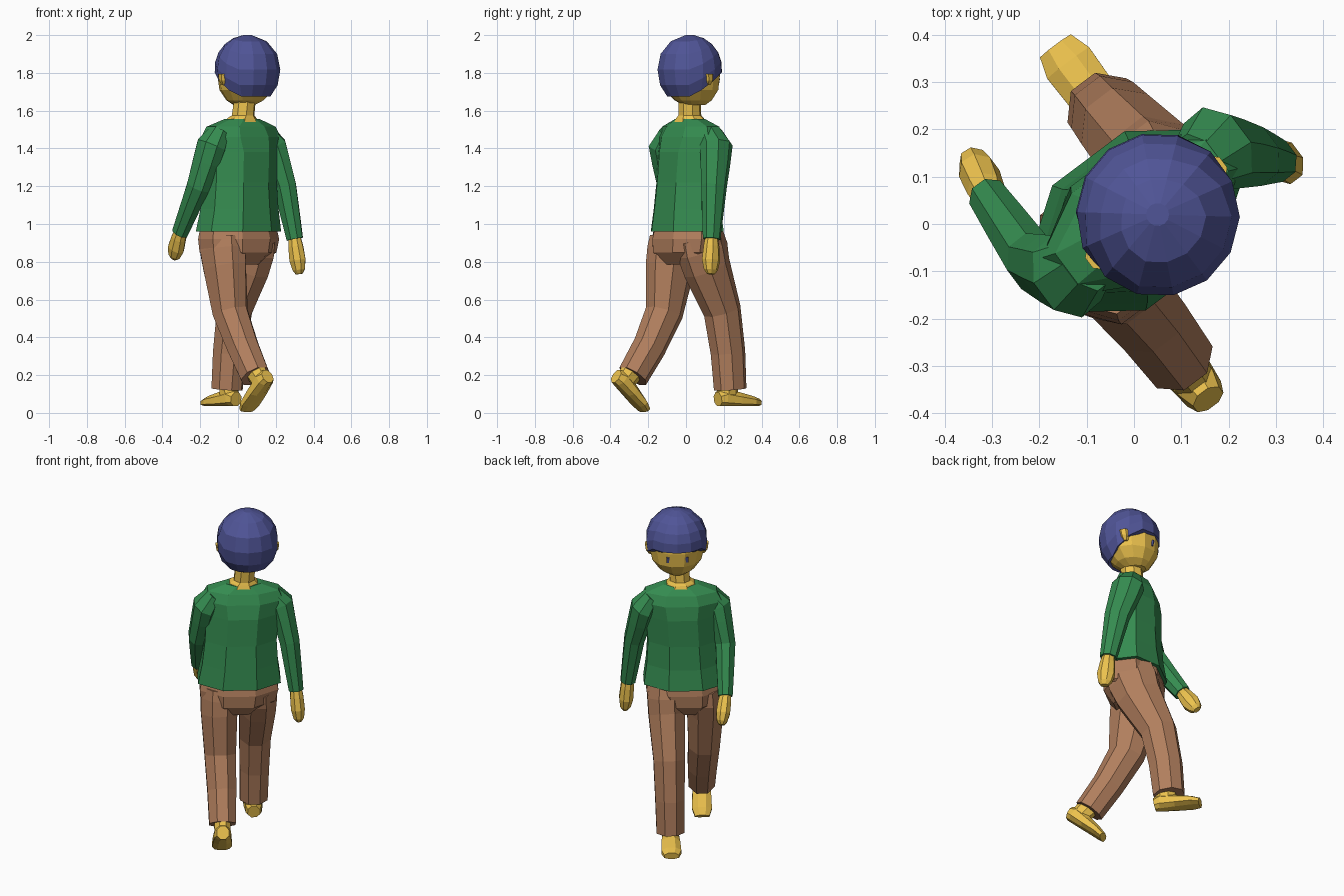
import bpy, bmesh
from math import sin, cos, pi, radians
from mathutils import Matrix, Vector

if "Cube" in bpy.data.objects:
    bpy.data.objects.remove(bpy.data.objects["Cube"])

# Built facing +y (x = the figure's right), then turned to the walking direction
TURN = Matrix.Rotation(radians(36.87), 4, 'Z')


def material(name, rgb):
    m = bpy.data.materials.new(name)
    m.diffuse_color = (*rgb, 1)
    m.use_nodes = True
    m.node_tree.nodes["Principled BSDF"].inputs["Base Color"].default_value = m.diffuse_color
    return m


SKIN = material("skin", (0.84, 0.54, 0.075))
SHIRT = material("green", (0.035, 0.26, 0.08))
PANTS = material("brown", (0.44, 0.21, 0.11))
HAIR = material("blue", (0.08, 0.09, 0.31))


def make(name, verts, faces, mat, M=Matrix()):
    me = bpy.data.meshes.new(name)
    me.from_pydata([TURN @ M @ Vector(v) for v in verts], [], faces)
    bm = bmesh.new()
    bm.from_mesh(me)
    bmesh.ops.recalc_face_normals(bm, faces=bm.faces)
    bm.to_mesh(me)
    bm.free()
    me.materials.append(mat)
    ob = bpy.data.objects.new(name, me)
    bpy.context.collection.objects.link(ob)
    return ob


def ring_faces(rows, n):
    f = [(r * n + i, r * n + (i + 1) % n, (r + 1) * n + (i + 1) % n, (r + 1) * n + i)
         for r in range(rows - 1) for i in range(n)]
    return f + [tuple(range(n)), tuple((rows - 1) * n + i for i in range(n))]


def loft(name, rings, mat, n=8, level=False, M=Matrix(), floor=None):
    """Skin rings (x, y, z, half width, half depth) along their path."""
    P = [Vector(r[:3]) for r in rings]
    verts = []
    for k, r in enumerate(rings):
        t = P[min(k + 1, len(P) - 1)] - P[max(k - 1, 0)]
        t = Vector((0, 0, 1)) if level else t.normalized()
        ax = Vector((1, 0, 0))
        ax = (ax - t * ax.dot(t)).normalized()
        ay = t.cross(ax)
        for i in range(n):
            a = 2 * pi * (i + 0.5) / n
            v = P[k] + ax * cos(a) * r[3] * 1.05 + ay * sin(a) * r[4] * 1.05
            if floor is not None:
                v.z = max(v.z, floor)
            verts.append(v)
    return make(name, verts, ring_faces(len(rings), n), mat, M)


# Shirt body with sloping shoulders, trousers seat
loft("shirt", [(.006, .004, .96, .238, .17), (.01, 0, 1.08, .218, .155), (.014, .002, 1.22, .206, .145),
               (.024, .006, 1.38, .208, .142), (.026, .01, 1.46, .232, .125),
               (.028, .01, 1.515, .205, .1), (.03, .004, 1.555, .10, .07)], SHIRT, level=True)
loft("trousers_seat", [(.004, .002, 1.0, .21, .145), (.004, 0, .92, .226, .162), (0, 0, .85, .213, .158),
                       (0, 0, .785, .12, .11)], PANTS, level=True)

# Legs: left one trails, right one leads
loft("trouser_leg_left", [(-.1, 0, .93, .108, .135), (-.105, -.005, .86, .108, .145),
                          (-.107, -.025, .77, .104, .135), (-.102, -.068, .53, .09, .1),
                          (-.096, -.17, .35, .083, .087), (-.096, -.28, .195, .076, .082)], PANTS)
loft("trouser_leg_right", [(.108, .005, .93, .108, .135), (.112, .025, .86, .108, .142),
                           (.11, .055, .77, .104, .13), (.1, .165, .54, .09, .10),
                           (.097, .205, .32, .084, .092), (.094, .222, .125, .08, .086)], PANTS)


# Feet: ankle stub and flat-soled foot, heel at the local origin
def foot(side, place):
    loft("foot_" + side, [(0, -.004, .035, .035, .04), (0, .03, .04, .046, .055), (0, .12, .03, .054, .045),
                          (0, .21, .022, .057, .032), (0, .255, .016, .042, .024)],
         SKIN, floor=0, M=place)
    loft("ankle_" + side, [(0, .055, .03, .045, .055), (0, .065, .14, .048, .06)], SKIN, M=place)


foot("right", Matrix.Translation((.093, .145, .036)))
foot("left", Matrix.Translation((-.097, -.41, .163)) @ Matrix.Rotation(radians(-39), 4, 'X'))


# Arms and hands: left swings forward, right hangs back
def arm(side, shoulder, elbow, wrist, tip):
    s, e, w, t = map(Vector, (shoulder, elbow, wrist, tip))
    inner = s + Vector((.05 if s.x < 0 else -.05, 0, .07))
    loft("sleeve_" + side, [(*inner, .05, .065), (*s, .072, .09), (*s.lerp(e, .4), .065, .083),
                            (*e, .057, .07), (*e.lerp(w, .5), .05, .058), (*w, .042, .047)], SHIRT)
    loft("hand_" + side, [(*w.lerp(t, -.1), .03, .032), (*w.lerp(t, .2), .038, .042),
                          (*w.lerp(t, .6), .04, .05), (*w.lerp(t, .88), .03, .038),
                          (*w.lerp(t, 1.0), .016, .022)], SKIN)


arm("left", (-.18, -.004, 1.415), (-.218, .06, 1.2), (-.212, .228, .955), (-.188, .318, .82))
arm("right", (.238, .022, 1.415), (.287, -.03, 1.2), (.322, -.072, .92), (.338, -.09, .735))

# Neck flaring into the open collar
loft("neck", [(.03, .006, 1.53, .10, .085), (.03, .004, 1.562, .075, .07), (.034, 0, 1.575, .058, .06),
              (.045, -.012, 1.72, .055, .058)], SKIN, n=8, level=True)

# Head
HX, HY, HZ = .052, -.014, 1.825
loft("head", [(HX, HY + .03, 1.63, .05, .06), (HX, HY + .022, 1.655, .095, .095),
              (HX, HY + .01, 1.71, .135, .139), (HX, HY, 1.79, .153, .155),
              (HX, HY, 1.88, .145, .147), (HX, HY, 1.95, .08, .08)], SKIN, n=12, level=True)

# Hair cap: hangs full to the nape at the back, stops at the brow in front
N, ROWS = 14, 6
verts = []
for r in range(ROWS):
    for i in range(N):
        a = 2 * pi * i / N + pi / 2          # first column is straight ahead
        ahead = sin(a)
        low = 97 if ahead > .3 else 112 if ahead > -.1 else 132 if ahead > -.3 else 149
        p = radians(8 + (low - 8) * r / (ROWS - 1))
        w = .174 * (sin(p) if p < pi / 2 else sin(p) ** .55)
        verts.append((HX + w * cos(a), HY + w * ahead, HZ + .176 * cos(p)))
make("hair", verts, ring_faces(ROWS, N), HAIR)

# Ears and eyes, mirrored about the head's middle
for side, s in (("left", -1), ("right", 1)):
    x = HX + s * .157
    loft("ear_" + side, [(x - s * .012, HY + .012, 1.735, .012, .014), (x, HY + .01, 1.76, .017, .024),
                         (x + s * .006, HY + .005, 1.795, .016, .026)], SKIN, n=6, level=True)
    x = HX + s * .05
    loft("eye_" + side, [(x, HY + .135, 1.735, .015, .016), (x, HY + .142, 1.77, .015, .016)],
         HAIR, n=4, level=True)
